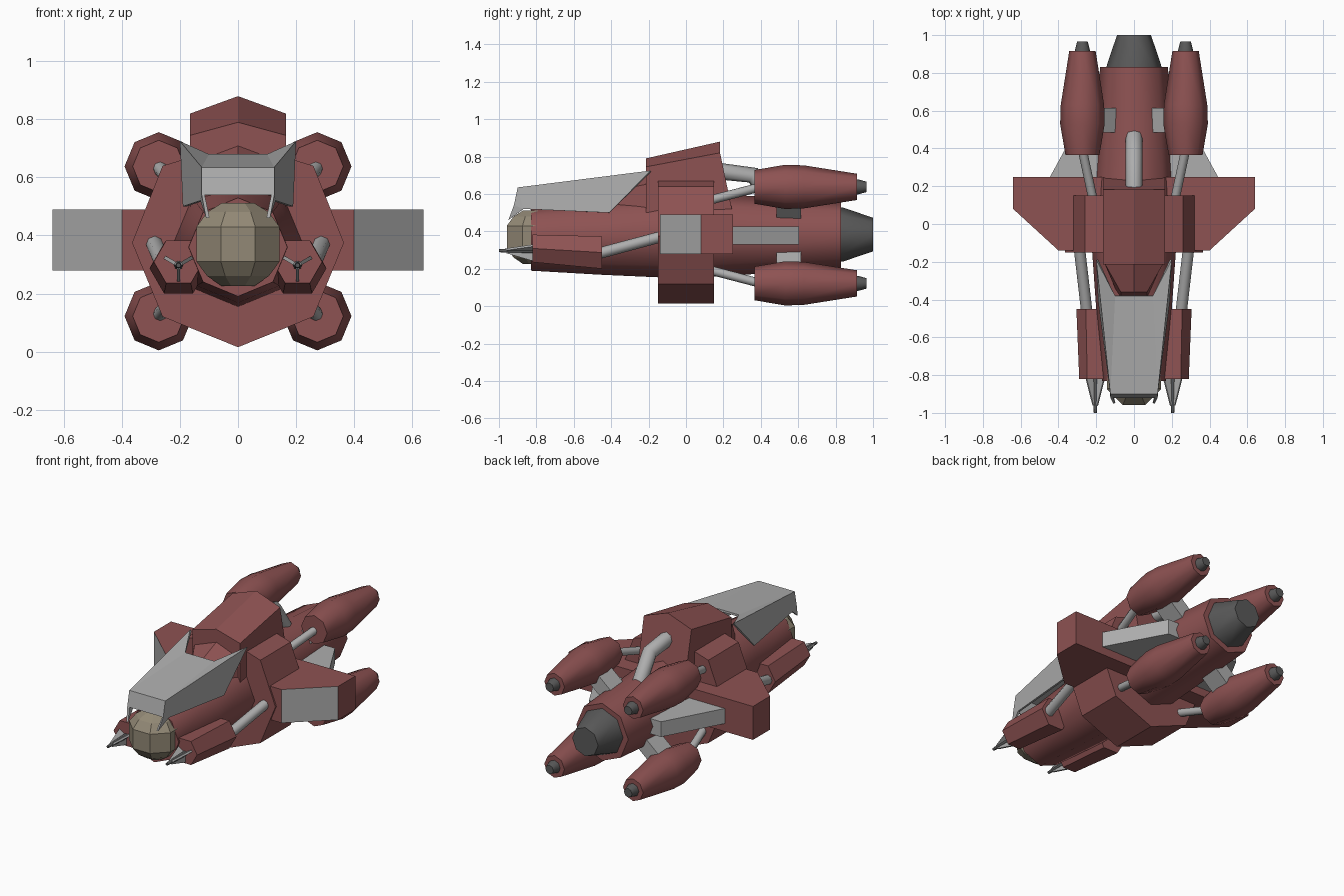
import bpy, bmesh, math
from mathutils import Vector

cube = bpy.data.objects.get("Cube")
if cube:
    bpy.data.objects.remove(cube)


def material(name, rgb):
    m = bpy.data.materials.new(name)
    m.use_nodes = True
    col = (*rgb, 1)
    m.diffuse_color = col
    m.node_tree.nodes["Principled BSDF"].inputs["Base Color"].default_value = col
    return m


RED = material("hull red", (0.27, 0.085, 0.085))
GREY = material("light grey", (0.42, 0.42, 0.42))
DARK = material("dark grey", (0.1, 0.1, 0.1))
GLASS = material("tan glass", (0.29, 0.25, 0.18))


def make(name, verts, faces, mats, smooth=False):
    mesh = bpy.data.meshes.new(name)
    bm = bmesh.new()
    vs = [bm.verts.new(v) for v in verts]
    for f in faces:
        bm.faces.new([vs[i] for i in f])
    bmesh.ops.recalc_face_normals(bm, faces=bm.faces)
    bm.to_mesh(mesh)
    bm.free()
    ob = bpy.data.objects.new(name, mesh)
    bpy.context.collection.objects.link(ob)
    for m in mats:
        mesh.materials.append(m)
    if smooth:
        bpy.ops.object.select_all(action='DESELECT')
        ob.select_set(True)
        bpy.context.view_layer.objects.active = ob
        bpy.ops.object.shade_smooth_by_angle(angle=math.radians(50))
    return ob


def loft(name, loops, mats, smooth=False):
    """Closed skin through a row of equal loops, capped at both ends."""
    n = len(loops[0])
    verts = [p for loop in loops for p in loop]
    faces = [list(range(n)), list(range(len(verts) - n, len(verts)))]
    for k in range(len(loops) - 1):
        for i in range(n):
            j = (i + 1) % n
            faces.append([k * n + i, k * n + j, (k + 1) * n + j, (k + 1) * n + i])
    return make(name, verts, faces, mats, smooth)


def turned(name, x, z, profile, sides, mat, smooth=True):
    """Body along y from (y, radius, z shift) stations, corners on the axes."""
    loops = [[(x + r * math.cos(math.tau * i / sides), y,
               z + dz + r * math.sin(math.tau * i / sides)) for i in range(sides)]
             for y, r, dz in profile]
    return loft(name, loops, [mat], smooth)


def tube(name, points, r, mat):
    cu = bpy.data.curves.new(name, 'CURVE')
    cu.dimensions = '3D'
    cu.bevel_depth = r
    cu.bevel_resolution = 2
    cu.use_fill_caps = True
    sp = cu.splines.new('POLY')
    sp.points.add(len(points) - 1)
    for p, co in zip(sp.points, points):
        p.co = (*co, 1)
    cu.materials.append(mat)
    ob = bpy.data.objects.new(name, cu)
    bpy.context.collection.objects.link(ob)


def plan_slab(name, outline, z0, z1, mats):
    return loft(name, [[(x, y, z) for x, y in outline] for z in (z0, z1)], mats)


# Fuselage and main exhaust
turned("fuselage", 0, 0.38, [(-0.83, 0.17, -0.02), (-0.45, 0.2, -0.012), (0, 0.232, 0),
                             (0.25, 0.215, 0), (0.83, 0.18, 0)], 8, RED)
turned("main_exhaust", 0, 0.383, [(0.8, 0.148, 0), (0.84, 0.144, 0), (1.0, 0.09, 0)], 8, DARK)

# Cockpit ball, turned about the vertical axis
ball = [(0.225, 0.06), (0.26, 0.115), (0.31, 0.155), (0.43, 0.155), (0.48, 0.115), (0.512, 0.06)]
loft("cockpit_ball", [[(r * math.cos(math.tau * (i + 0.5) / 8),
                        -0.815 + r * math.sin(math.tau * (i + 0.5) / 8), z)
                       for i in range(8)] for z, r in ball], [GLASS])

# Broad collar around the middle
half = [(0, 0.015), (0.26, 0.12), (0.365, 0.375), (0.26, 0.64), (0, 0.72)]
ring = half + [(-x, z) for x, z in half[3:0:-1]]
loft("middle_collar", [[(x, y, z) for x, z in ring] for y in (-0.15, 0.15)], [RED])

# Dorsal block with ridged roof, and its sloping nose
def ridged(w, y_low, z_low, y_top, z_side, z_ridge):
    return [(-w, y_low, z_low), (-w, y_top, z_side), (0, y_top, z_ridge),
            (w, y_top, z_side), (w, y_low, z_low)]

loft("dorsal_block", [ridged(0.165, -0.215, 0.5, -0.215, 0.745, 0.79),
                      ridged(0.165, 0.245, 0.52, 0.182, 0.82, 0.88)], [RED])
loft("dorsal_nose", [ridged(0.07, -0.41, 0.48, -0.36, 0.62, 0.65),
                     ridged(0.16, -0.2, 0.48, -0.2, 0.655, 0.715)], [RED])
tube("dorsal_pipe", [(0, 0.15, 0.725), (0, 0.36, 0.7), (0, 0.48, 0.52)], 0.045, GREY)

# Canopy hood: roof, raised horns, cheeks, visor and visor spikes
right = [(0.125, -0.9, 0.635), (0.1, -0.38, 0.68), (0.2, -0.19, 0.725), (0.19, -0.41, 0.5),
         (0.13, -0.87, 0.52), (0.125, -0.92, 0.54), (0.11, -0.95, 0.46)]
n = len(right)
hood_faces = [[0, n, n + 1, 1], [0, 5, n + 5, n]]
for o in (0, n):
    hood_faces += [[o, o + 1, o + 2], [o, o + 2, o + 3, o + 4], [o, o + 4, o + 5], [o + 4, o + 6, o + 5]]
hood = make("canopy_hood", right + [(-x, y, z) for x, y, z in right], hood_faces, [GREY])
solid = hood.modifiers.new("thickness", 'SOLIDIFY')
solid.thickness = 0.012

for s, side in ((1, "left"), (-1, "right")):
    # Wing with grey slanted leading face
    wing = plan_slab(side + "_wing", [(s * x, y) for x, y in
                     ((0, 0.25), (0.64, 0.25), (0.64, 0.08), (0.4, -0.14), (0, -0.14))],
                     0.28, 0.49, [RED, GREY])
    for p in wing.data.polygons:
        if p.normal.y < -0.3 and abs(p.normal.x) > 0.3:
            p.material_index = 1
    # Rear strake
    plan_slab(side + "_strake", [(s * x, y) for x, y in
              ((0.1, 0.24), (0.45, 0.24), (0.25, 0.605), (0.1, 0.605))], 0.33, 0.425, [GREY])

    # Front gun pod, rod to collar, spike and three fins
    gx, gz = 0.205 * s, 0.297
    turned(side + "_gun_pod", gx, gz, [(-0.82, 0.085, 0.012), (-0.45, 0.1, -0.01)], 6, RED, False)
    tube(side + "_gun_rod", [(0.24 * s, -0.55, 0.26), (0.29 * s, -0.12, 0.375)], 0.03, GREY)
    turned(side + "_gun_spike", gx, gz, [(-0.8, 0.016, 0), (-0.94, 0.012, 0), (-1.0, 0.008, 0)], 8, DARK)
    for k in range(3):
        a = math.radians(90 + 120 * k + 60)
        out = Vector((math.cos(a), 0, math.sin(a)))
        wide = Vector((-math.sin(a), 0, math.cos(a))) * 0.006
        c = Vector((gx, 0, gz))
        tri = [c + Vector((0, -0.81, 0)), c + out * 0.058 + Vector((0, -0.81, 0)),
               c + out * 0.014 + Vector((0, -0.96, 0)), c + Vector((0, -0.96, 0))]
        loft(side + "_gun_fin", [[p - wide for p in tri], [p + wide for p in tri]], [GREY])

    # Engine pods with nozzle, strut and pylon
    for v, level in ((1, "upper"), (-1, "lower")):
        name = side + "_" + level
        x, z = 0.273 * s, 0.38 + 0.258 * v
        turned(name + "_engine", x, z, [(0.365, 0.09, 0), (0.53, 0.118, 0), (0.63, 0.115, 0),
                                        (0.915, 0.07, 0)], 8, RED)
        turned(name + "_nozzle", x, z, [(0.9, 0.042, 0), (0.92, 0.04, 0), (0.965, 0.028, 0)], 8, DARK)
        tube(name + "_strut", [(0.215 * s, 0.12, 0.38 + 0.185 * v),
                               (0.275 * s, 0.4, 0.38 + 0.258 * v)], 0.024, GREY)
        a, b = Vector((0.1 * s, 0, 0.38 + 0.1 * v)), Vector((0.235 * s, 0, 0.38 + 0.215 * v))
        across = Vector((-s, 0, v)) * 0.032
        loft(name + "_pylon", [[p + Vector((0, y, 0)) for p in (a - across, a + across, b + across, b - across)]
                               for y in (0.485, 0.615)], [GREY])
